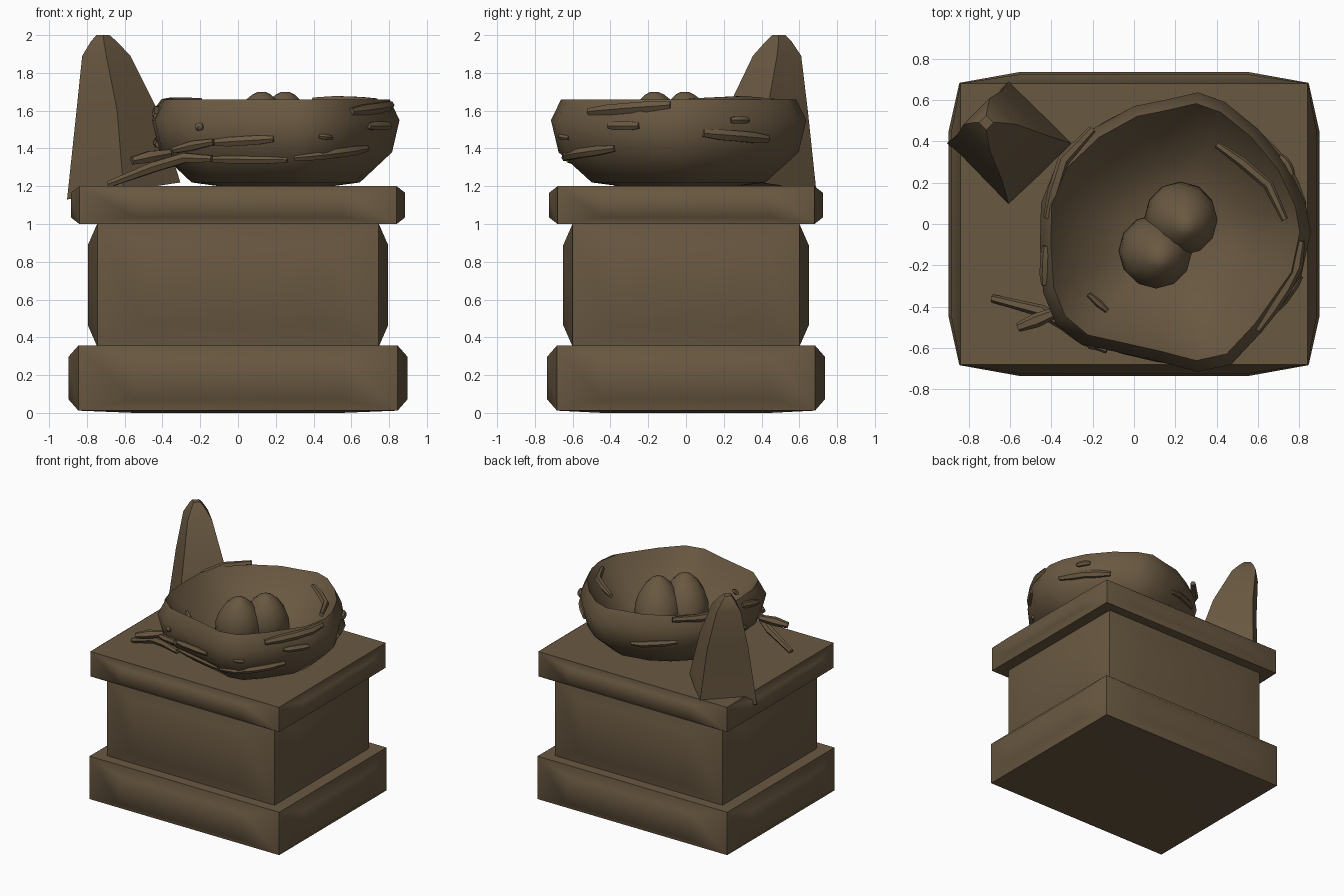
import bpy, bmesh, math
from mathutils import Vector

if "Cube" in bpy.data.objects:
    bpy.data.objects.remove(bpy.data.objects["Cube"])

mat = bpy.data.materials.new("weathered brown stone")
mat.diffuse_color = (0.141, 0.098, 0.053, 1)
mat.use_nodes = True
mat.node_tree.nodes["Principled BSDF"].inputs["Base Color"].default_value = mat.diffuse_color


def finish(bm, name, angle=None):
    bmesh.ops.recalc_face_normals(bm, faces=bm.faces[:])
    me = bpy.data.meshes.new(name)
    bm.to_mesh(me)
    bm.free()
    me.materials.append(mat)
    ob = bpy.data.objects.new(name, me)
    bpy.context.collection.objects.link(ob)
    if angle is not None:
        bpy.context.view_layer.objects.active = ob
        ob.select_set(True)
        bpy.ops.object.shade_smooth_by_angle(angle=math.radians(angle))
        ob.select_set(False)
    return ob


def skin(rings, name, angle):
    """Join rings of points into a closed skin."""
    bm = bmesh.new()
    vs = [[bm.verts.new(p) for p in r] for r in rings]
    n = len(vs[0])
    for a, b in zip(vs, vs[1:]):
        for i in range(n):
            bm.faces.new((a[i], a[(i + 1) % n], b[(i + 1) % n], b[i]))
    bm.faces.new(vs[0])
    bm.faces.new(vs[-1])
    return finish(bm, name, angle)


# ---- Pedestal: boxes whose sides swell slightly outward ----
def swollen_block(name, hx, hy, z0, z1, bulge, under=0.0):
    bm = bmesh.new()
    bmesh.ops.create_cube(bm, size=2)
    zc, hz = (z0 + z1) / 2, (z1 - z0) / 2
    for v in bm.verts:
        v.co = Vector((v.co.x * hx, v.co.y * hy, zc + v.co.z * hz))
    for e in bm.edges:
        e.smooth = False
    bm.normal_update()
    for f in bm.faces[:]:
        n, c = f.normal.copy(), f.calc_center_median()
        push = bulge if abs(n.z) < 0.5 else (under if n.z < 0 else 0)
        if push:
            ring = f.verts[:]
            inner = [bm.verts.new(c + (v.co - c) * 0.65 + n * push) for v in ring]
            bm.faces.remove(f)
            bm.faces.new(inner)
            for i in range(4):
                j = (i + 1) % 4
                bm.faces.new((ring[i], ring[j], inner[j], inner[i]))
    for f in bm.faces:
        f.smooth = True
    return finish(bm, name)


swollen_block("pedestal_base", 0.845, 0.683, 0.012, 0.357, 0.053, 0.012)
swollen_block("pedestal_shaft", 0.745, 0.60, 0.35, 1.002, 0.05)
swollen_block("pedestal_cap", 0.84, 0.68, 1.0, 1.2, 0.045)

# ---- Leaning four-sided spire at the back left corner ----
spire = [(1.175, -0.605, 0.39, 0.30), (1.6, -0.64, 0.43, 0.215),
         (1.89, -0.697, 0.482, 0.128), (1.965, -0.71, 0.49, 0.07), (2.0, -0.715, 0.49, 0.035)]
rings = []
for z, cx, cy, r in spire:
    tilt = 0.045 if z < 1.2 else 0
    rings.append([(cx + r * dx, cy + r * dy, z + tilt * dx)
                  for dx, dy in ((1, 0), (0, 1), (-1, 0), (0, -1))])
skin(rings, "leaning_spire", 40)

# ---- Nest: irregular bowl from one plan outline and a profile ----
C = Vector((0.2, -0.04))
plan = [(0.855, -0.04), (0.83, 0.1), (0.74, 0.29), (0.6, 0.46), (0.44, 0.59), (0.31, 0.637),
        (0.15, 0.60), (0, 0.57), (-0.2, 0.46), (-0.37, 0.3), (-0.45, 0.1), (-0.455, -0.1),
        (-0.44, -0.33), (-0.38, -0.48), (-0.26, -0.58), (0.12, -0.665), (0.31, -0.715),
        (0.47, -0.68), (0.62, -0.52), (0.81, -0.25)]
plan = [Vector(p) - C for p in plan]
profile = [(1.195, 0.4), (1.22, 0.68), (1.38, 0.94), (1.55, 1.0), (1.66, 0.92),
           (1.58, 0.84), (1.38, 0.55), (1.30, 0.25)]
skin([[(C.x + p.x * s, C.y + p.y * s, z) for p in plan] for z, s in profile], "nest_bowl", 50)

# ---- Two eggs ----
for name, x, y in (("egg_front", 0.10, -0.13), ("egg_back", 0.225, 0.03)):
    shape = [(1.28, 0.06), (1.33, 0.13), (1.41, 0.175), (1.49, 0.172), (1.57, 0.145),
             (1.64, 0.10), (1.685, 0.05), (1.7, 0.02)]
    rings = []
    for z, r in shape:
        lean = (z - 1.41) * 0.13
        rings.append([(x + lean * 0.7 + r * math.cos(t * math.pi / 6),
                       y - lean + r * math.sin(t * math.pi / 6), z) for t in range(12)])
    skin(rings, name, 60)


# ---- Twigs ----
def twig(name, pts, r):
    pts = [Vector(p) for p in pts]
    rings = []
    for i, p in enumerate(pts):
        d = (pts[min(i + 1, len(pts) - 1)] - pts[max(i - 1, 0)]).normalized()
        side = d.cross(Vector((0, 0, 1))).normalized()
        up = side.cross(d)
        k = r * (0.65 if i in (0, len(pts) - 1) else 1)
        rings.append([p + (side * math.cos(a) + up * math.sin(a)) * k
                      for a in (j * math.pi / 3 for j in range(6))])
    skin(rings, name, 50)


def on_nest(deg, z):
    """Point on the outer nest wall at a given angle and height."""
    d = Vector((math.cos(math.radians(deg)), math.sin(math.radians(deg))))
    for a, b in zip(plan, plan[1:] + plan[:1]):
        den = d.x * (b.y - a.y) - d.y * (b.x - a.x)
        t = (a.x * (b.y - a.y) - a.y * (b.x - a.x)) / den if den else -1
        u = (a.x * d.y - a.y * d.x) / den if den else -1
        if t > 0 and -1e-6 <= u <= 1 + 1e-6:
            break
    for (za, sa), (zb, sb) in zip(profile[1:4], profile[2:5]):
        if z <= zb:
            break
    s = sa + (sb - sa) * (z - za) / (zb - za)
    return (C.x + d.x * t * s, C.y + d.y * t * s, z)


# woven twigs: start angle, end angle, start height, end height, thickness
woven = [(238, 269, 1.43, 1.45, 0.028), (232, 276, 1.345, 1.34, 0.026),
         (279, 325, 1.35, 1.40, 0.028), (310, 356, 1.595, 1.63, 0.032),
         (323, 341, 1.52, 1.52, 0.027), (12, 50, 1.48, 1.45, 0.032),
         (26, 36, 1.55, 1.55, 0.022), (186, 202, 1.61, 1.57, 0.026),
         (100, 132, 1.42, 1.46, 0.026), (150, 190, 1.45, 1.42, 0.026),
         (290, 297, 1.465, 1.455, 0.016), (232, 235, 1.51, 1.52, 0.022)]
for i, (a0, a1, z0, z1, r) in enumerate(woven):
    twig(f"woven_twig_{i + 1}",
         [on_nest(a0 + (a1 - a0) * k / 4, z0 + (z1 - z0) * k / 4) for k in range(5)], r)

# loose twigs on the rim and poking out on the left
twig("rim_twig_left", [(-0.2, 0.46, 1.65), (-0.34, 0.31, 1.645), (-0.39, 0.15, 1.635),
                       (-0.42, 0.03, 1.61)], 0.03)
twig("rim_twig_right", [(0.40, 0.385, 1.655), (0.52, 0.30, 1.655), (0.65, 0.19, 1.65),
                        (0.73, 0.02, 1.65)], 0.026)
twig("poking_twig_long", [(-0.685, -0.36, 1.21), (-0.45, -0.42, 1.30), (-0.28, -0.52, 1.35),
                          (-0.14, -0.57, 1.345)], 0.03)
twig("poking_twig_short", [(-0.56, -0.50, 1.335), (-0.47, -0.465, 1.355),
                           (-0.36, -0.42, 1.375)], 0.035)
twig("poking_twig_upper", [(-0.34, -0.50, 1.39), (-0.24, -0.56, 1.415),
                           (-0.13, -0.61, 1.435)], 0.028)
twig("inner_twig", [(-0.22, -0.34, 1.56), (-0.17, -0.385, 1.545), (-0.13, -0.42, 1.53)], 0.02)
